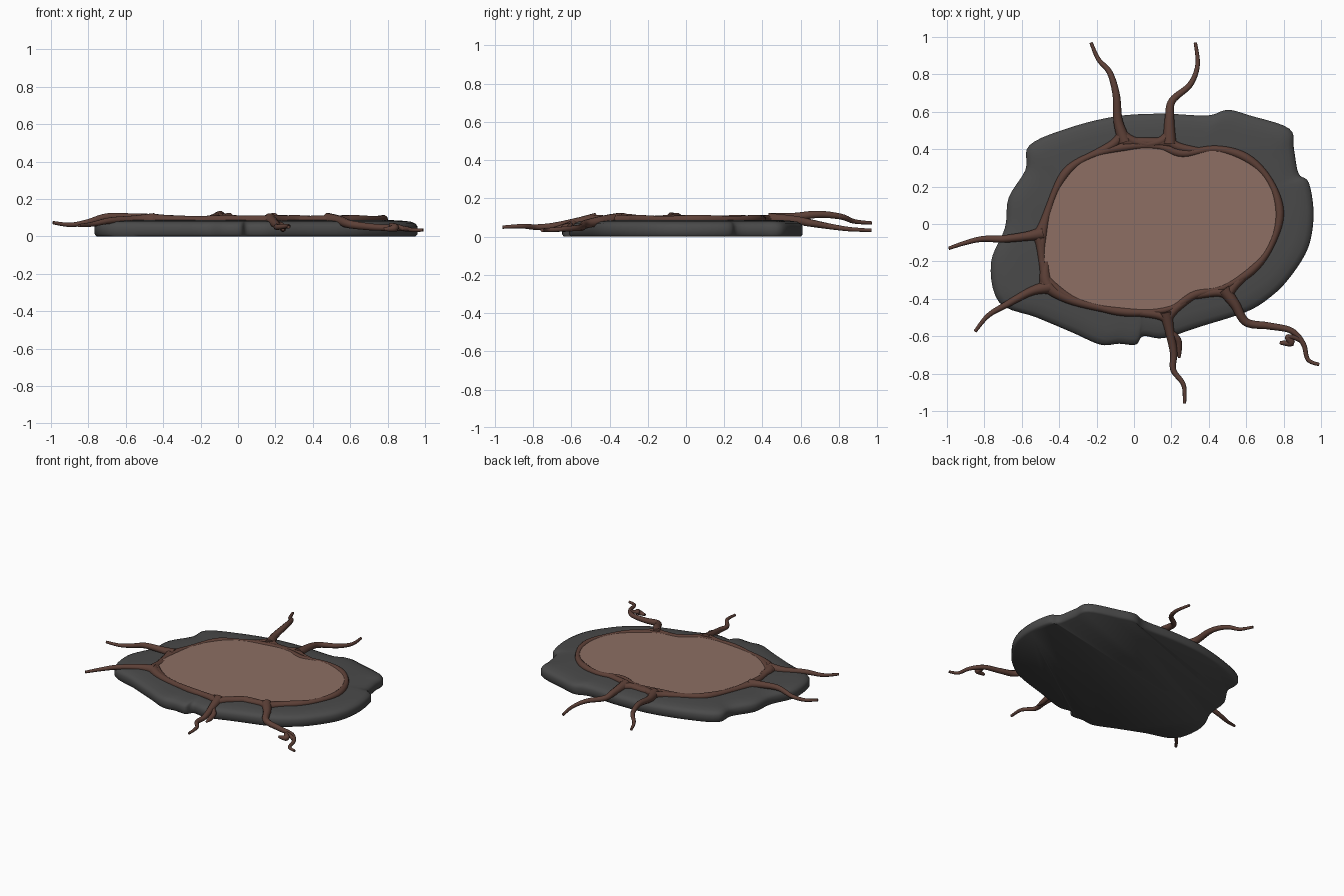
import bpy, bmesh, math
from mathutils import Vector

if "Cube" in bpy.data.objects:
    bpy.data.objects.remove(bpy.data.objects["Cube"])


def material(name, rgb):
    m = bpy.data.materials.new(name)
    m.diffuse_color = (*rgb, 1)
    m.use_nodes = True
    m.node_tree.nodes["Principled BSDF"].inputs["Base Color"].default_value = m.diffuse_color
    return m


STONE = material("dark stone grey", (0.068, 0.068, 0.068))
BARK = material("dark bark brown", (0.109, 0.051, 0.038))
WOOD = material("pale wood brown", (0.266, 0.156, 0.125))


def spline(pts, n, closed=False):
    """Catmull-Rom samples through points of any dimension."""
    c, out = len(pts), []
    get = (lambda i: pts[i % c]) if closed else (lambda i: pts[max(0, min(c - 1, i))])
    for i in range(c if closed else c - 1):
        a, b, d, e = (Vector(get(i + k)) for k in (-1, 0, 1, 2))
        for s in range(n):
            t = s / n
            out.append(0.5 * (2 * b + (d - a) * t + (2 * a - 5 * b + 4 * d - e) * t * t
                              + (3 * b - a - 3 * d + e) * t ** 3))
    if not closed:
        out.append(Vector(pts[-1]))
    return out


def finish(bm, name, mat, angle=40):
    bmesh.ops.recalc_face_normals(bm, faces=bm.faces)
    me = bpy.data.meshes.new(name)
    bm.to_mesh(me)
    bm.free()
    me.materials.append(mat)
    ob = bpy.data.objects.new(name, me)
    bpy.context.collection.objects.link(ob)
    bpy.ops.object.select_all(action='DESELECT')
    ob.select_set(True)
    bpy.context.view_layer.objects.active = ob
    bpy.ops.object.shade_smooth_by_angle(angle=math.radians(angle))
    return ob


def bridge(bm, loops, closed=False):
    n = len(loops[0])
    pairs = list(zip(loops, loops[1:])) + ([(loops[-1], loops[0])] if closed else [])
    for a, b in pairs:
        for i in range(n):
            j = (i + 1) % n
            bm.faces.new((a[i], a[j], b[j], b[i]))
    if not closed:
        bm.faces.new(loops[0])
        bm.faces.new(loops[-1])


def tube(bm, samples, closed=False, sides=10):
    """Samples are (x, y, z, radius)."""
    loops, c = [], len(samples)
    for i, p in enumerate(samples):
        q0 = samples[(i - 1) % c if closed else max(i - 1, 0)]
        q1 = samples[(i + 1) % c if closed else min(i + 1, c - 1)]
        d = (q1 - q0).to_3d().normalized()
        side = d.cross(Vector((0, 0, 1))).normalized()
        up = side.cross(d)
        loops.append([bm.verts.new(p.to_3d() + p[3] * (side * math.cos(a) + up * math.sin(a)))
                      for a in (2 * math.pi * k / sides for k in range(sides))])
    bridge(bm, loops, closed)


def plate(name, outline, profile, mat, centre, angle=40):
    """Stack scaled copies of an outline; profile is (inset, z)."""
    bm, loops = bmesh.new(), []
    for inset, z in profile:
        ring = []
        for p in outline:
            v = p - centre
            q = centre + v * (1 - inset / v.length)
            ring.append(bm.verts.new((q.x, q.y, z)))
        loops.append(ring)
    bridge(bm, loops)
    return finish(bm, name, mat, angle)


# Irregular stone slab
slab_pts = [(-.56, .42), (-.36, .51), (-.10, .575), (.15, .59), (.39, .58), (.50, .61), (.62, .58),
            (.83, .51), (.855, .40), (.88, .27), (.935, .22), (.96, .05), (.93, -.13), (.83, -.29),
            (.73, -.39), (.60, -.47), (.35, -.55), (.16, -.61), (.05, -.60), (.01, -.645),
            (-.08, -.64), (-.18, -.645), (-.33, -.58), (-.52, -.50), (-.72, -.42), (-.765, -.21),
            (-.69, -.02), (-.67, .14), (-.58, .29)]
plate("stone_slab", spline(slab_pts, 5, True),
      [(.012, 0), (0, .012), (0, .052), (.01, .068), (.035, .079), (.09, .085), (.16, .088)],
      STONE, Vector((.1, -.02)), 50)

# Flat wooden inlay
rim_pts = [(-.48, -.13), (-.46, .02), (-.40, .19), (-.32, .30), (-.18, .37), (0, .405), (.14, .40),
           (.26, .365), (.43, .39), (.59, .345), (.71, .23), (.765, .06), (.72, -.11), (.62, -.24),
           (.47, -.33), (.32, -.365), (.19, -.44), (0, -.46), (-.18, -.435), (-.35, -.375), (-.46, -.27)]
rim = spline(rim_pts, 6, True)
plate("wood_inlay", rim, [(0, .07), (0, .105)], WOOD, Vector((.1, -.02)))

# Root rim around the inlay
centre = Vector((.14, -.03))
rim = [p + (p - centre).normalized() * .013 for p in rim]
bm = bmesh.new()
tube(bm, [Vector((p.x, p.y, .091, .021 + .003 * math.sin(i * .5))) for i, p in enumerate(rim)], True)
finish(bm, "root_rim", BARK, 80)

# Spreading roots: (x, y, z), tapering along their length
roots = {
    "root_back_left": [(-.05, .44, .09), (-.085, .55, .10), (-.095, .69, .117), (-.13, .81, .105),
                       (-.19, .88, .08), (-.23, .97, .072)],
    "root_back_right": [(.19, .43, .09), (.19, .57, .085), (.205, .66, .07), (.30, .745, .055),
                        (.34, .85, .04), (.328, .97, .033)],
    "root_left_upper": [(-.49, -.05, .09), (-.57, -.065, .10), (-.70, -.08, .105), (-.81, -.08, .075),
                        (-.90, -.10, .062), (-.99, -.13, .074)],
    "root_left_lower": [(-.45, -.335, .09), (-.55, -.36, .09), (-.68, -.43, .085), (-.78, -.49, .065),
                        (-.85, -.575, .058)],
    "root_front": [(.17, -.47, .09), (.19, -.57, .075), (.212, -.69, .055), (.21, -.78, .05),
                   (.265, -.86, .055), (.27, -.96, .05)],
    "root_front_right": [(.48, -.35, .09), (.54, -.43, .085), (.60, -.525, .065), (.72, -.545, .05),
                         (.84, -.57, .045), (.905, -.64, .04), (.93, -.725, .035), (.99, -.752, .034)],
}
for name, pts in roots.items():
    bm, last = bmesh.new(), len(pts) - 1
    tube(bm, spline([(*p, .036 - .027 * (i / last) ** .55) for i, p in enumerate(pts)], 7))
    # Forked foot merging into the rim on both sides
    base, knee = Vector(pts[0]), Vector(pts[1])
    near = min(range(len(rim)), key=lambda i: (rim[i] - base.to_2d()).length)
    for step in (-7, 7):
        e, m = rim[(near + step) % len(rim)], rim[(near + step // 2) % len(rim)].lerp(base.to_2d(), .4)
        m = m.lerp(knee.to_2d(), .12)
        tube(bm, spline([(e.x, e.y, .089, .018), (m.x, m.y, .09, .024),
                         (*base.lerp(knee, .45), .024), (*knee, .016)], 6))
    finish(bm, name, BARK, 80)

# Small side shoots and thickened webbing
extras = {
    "front_shoot": [(.195, -.58, .07, .02), (.235, -.62, .055, .018), (.24, -.67, .04, .016),
                    (.242, -.715, .035, .007)],
    "front_right_shoot": [(.89, -.62, .04, .014), (.85, -.605, .055, .012), (.82, -.605, .06, .014),
                          (.84, -.635, .045, .02), (.78, -.635, .038, .009)],
    "back_web": [(-.06, .44, .088, .026), (.07, .438, .086, .024), (.2, .435, .088, .026)],
    "left_web": [(-.47, -.2, .088, .02), (-.465, -.32, .088, .034), (-.35, -.4, .088, .026),
                 (-.15, -.455, .088, .02)],
}
for name, pts in extras.items():
    bm = bmesh.new()
    tube(bm, spline(pts, 6))
    finish(bm, name, BARK, 80)
